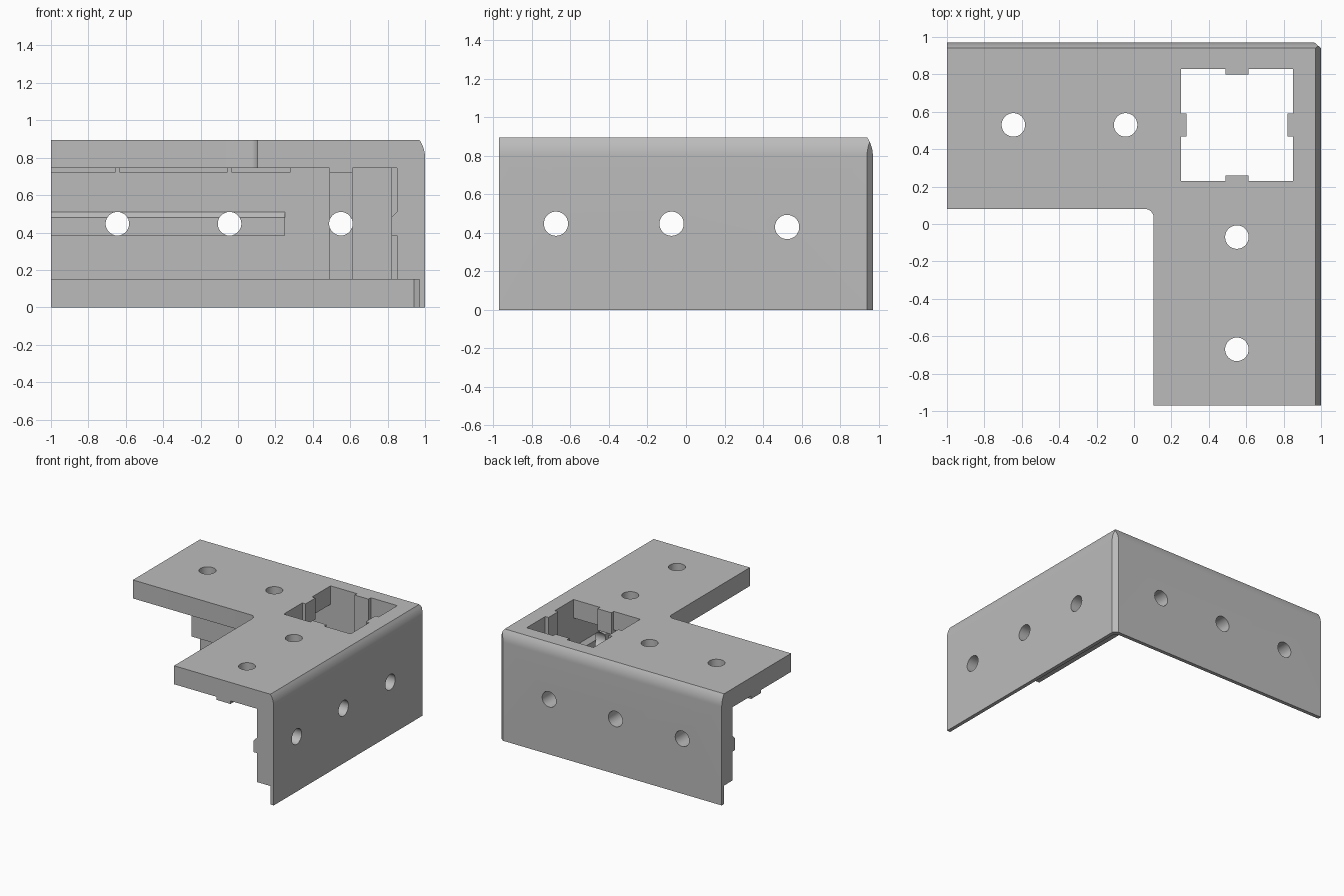
import bpy, bmesh
from math import sin, cos, radians, pi

cube = bpy.data.objects.get("Cube")
if cube:
    bpy.data.objects.remove(cube, do_unlink=True)

grey = bpy.data.materials.new("mid grey")
grey.use_nodes = True
COLOUR = (0.5, 0.5, 0.5, 1)
grey.diffuse_color = COLOUR
grey.node_tree.nodes["Principled BSDF"].inputs["Base Color"].default_value = COLOUR

# Overall sizes
X, Y, TOP = 1.0, 0.97, 0.895
PLATE, STEP = 0.745, 0.15            # underside of plate, top of thin lip
CX, CY, HALF, TAB, DEPTH = 0.55, 0.53, 0.30, 0.062, 0.03
WX, WY = CX + HALF, CY + HALF        # inner wall faces
R = 0.063                            # screw hole radius


def prism(name, pts, axis, lo, hi):
    """Extrude a 2D outline along an axis."""
    place = {"x": lambda u, v, w: (w, u, v),
             "y": lambda u, v, w: (u, w, v),
             "z": lambda u, v, w: (u, v, w)}[axis]
    bm = bmesh.new()
    rings = [[bm.verts.new(place(u, v, w)) for u, v in pts] for w in (lo, hi)]
    for ring in rings:
        bm.faces.new(ring)
    n = len(pts)
    for i in range(n):
        j = (i + 1) % n
        bm.faces.new((rings[0][i], rings[0][j], rings[1][j], rings[1][i]))
    bmesh.ops.recalc_face_normals(bm, faces=bm.faces)
    mesh = bpy.data.meshes.new(name)
    bm.to_mesh(mesh)
    bm.free()
    mesh.materials.append(grey)
    obj = bpy.data.objects.new(name, mesh)
    bpy.context.collection.objects.link(obj)
    return obj


def rect(u0, u1, v0, v1):
    return [(u0, v0), (u1, v0), (u1, v1), (u0, v1)]


def circle(u, v, r=R, n=32):
    return [(u + r * cos(2 * pi * i / n), v + r * sin(2 * pi * i / n)) for i in range(n)]


def combine(target, tool, operation):
    mod = target.modifiers.new(tool.name, "BOOLEAN")
    mod.operation, mod.object, mod.solver = operation, tool, "EXACT"
    bpy.context.view_layer.objects.active = target
    bpy.ops.object.modifier_apply(modifier=mod.name)
    bpy.data.objects.remove(tool, do_unlink=True)


def cut(*args):
    combine(bracket, prism(*args), "DIFFERENCE")


def add(*args):
    combine(bracket, prism(*args), "UNION")


# Solid block with its outer vertical corner chamfered
bracket = prism("corner_bracket", [(-X, -Y), (X, -Y), (X, Y - 0.03), (X - 0.035, Y), (-X, Y)],
                "z", 0, TOP)

# Cavity under the plate, leaving a tab on each wall
cut("cavity", [(-2, -2), (WX, -2), (WX, CY - TAB), (WX - DEPTH, CY - TAB),
               (WX - DEPTH, CY + TAB), (WX, CY + TAB), (WX, WY), (CX + TAB, WY),
               (CX + TAB, WY - DEPTH), (CX - TAB, WY - DEPTH), (CX - TAB, WY), (-2, WY)],
    "z", -0.2, PLATE)

# Thin lip along the foot of both walls
cut("lip_cavity", [(-2, -2), (0.97, -2), (0.97, 0.915), (0.94, 0.94), (-2, 0.94)],
    "z", -0.2, STEP)

# Open quarter of the L, with a filleted inner corner
NX, NY, F = 0.105, 0.08, 0.045
fillet = [(NX - F + F * cos(a), NY - F + F * sin(a))
          for a in (radians(15 * i) for i in range(7))]
cut("open_quarter", [(-2, -2), (NX, -2)] + fillet + [(-2, NY)], "z", 0.5, 1.5)

# Square socket with a tab in the middle of each side
side = [(HALF, -HALF), (HALF, -TAB), (HALF - DEPTH, -TAB), (HALF - DEPTH, TAB), (HALF, TAB)]
socket = []
for c, s in ((1, 0), (0, 1), (-1, 0), (0, -1)):
    socket += [(CX + u * c - v * s, CY + u * s + v * c) for u, v in side]
cut("socket", socket, "z", 0.6, 1.5)

# Guide ribs under the plate arms
add("left_plate_rib", rect(CY - TAB, CY + TAB, 0.72, 0.80), "x", -X, CX - HALF + DEPTH)
add("front_plate_rib", rect(CX - TAB, CX + TAB, 0.72, 0.80), "y", -Y, CY - HALF + DEPTH)


# Guide ribs on the walls, sloped on top
def wall_rib(face):
    return [(face + 0.05, 0.385), (face - DEPTH, 0.385), (face - DEPTH, 0.48),
            (face, 0.51), (face + 0.05, 0.51)]


add("back_wall_rib", wall_rib(WY), "x", -X, CX - HALF)
add("right_wall_rib", wall_rib(WX), "y", -Y, CY - HALF)

# Rounded upper outer edges
BEND = 0.166


def edge_round(face):
    arc = [(face - BEND + BEND * cos(a), 0.80 + BEND * sin(a))
           for a in (radians(5 * i) for i in range(8))]
    return arc + [(face - 0.03, 1.2), (face + 0.2, 1.2), (face + 0.2, 0.80)]


cut("right_edge", edge_round(X), "y", -2, 2)
cut("back_edge", edge_round(Y), "x", -2, 2)

# Screw holes in plate, back wall and right wall
for x, y in ((-0.645, CY), (-0.045, CY), (CX, -0.07), (CX, -0.67)):
    cut("plate_hole", circle(x, y), "z", 0.6, 1.2)
for x in (-0.645, -0.045, CX):
    cut("back_hole", circle(x, 0.447), "y", 0.6, 1.2)
for y, z in ((-0.675, 0.447), (-0.075, 0.447), (0.525, 0.43)):
    cut("right_hole", circle(y, z), "x", 0.7, 1.2)

# Smooth the curves, keep the edges sharp
bpy.ops.object.select_all(action="DESELECT")
bracket.select_set(True)
bpy.context.view_layer.objects.active = bracket
bpy.ops.object.shade_smooth_by_angle(angle=radians(25))
